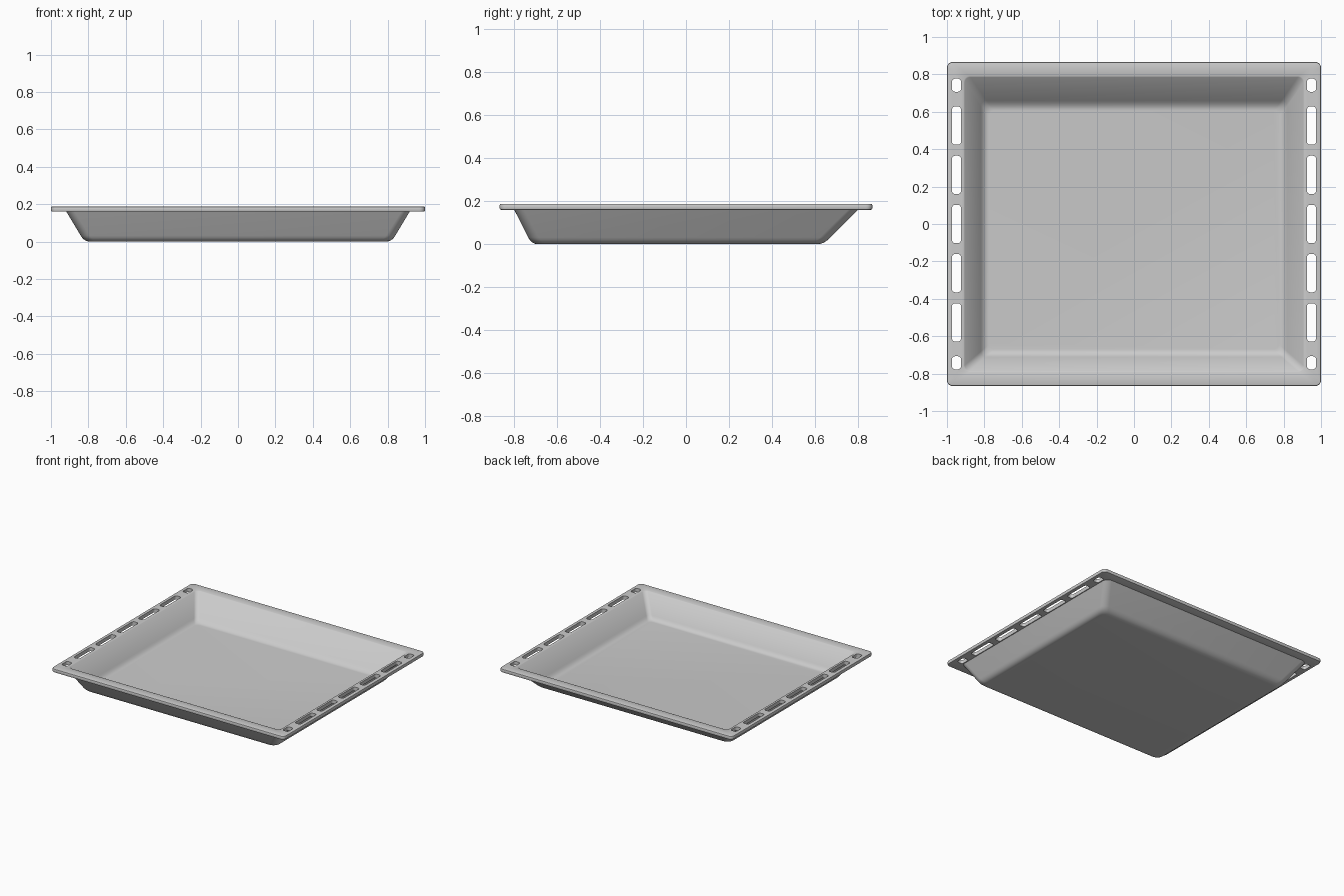
import bpy, bmesh, math

if "Cube" in bpy.data.objects:
    bpy.data.objects.remove(bpy.data.objects["Cube"])


def ring(bm, sec, seg=6):
    """Rounded rectangle from (half width, front y, back y, corner radius, z)."""
    hx, y0, y1, r, z = sec[:5]
    cx = sec[5] if len(sec) > 5 else 0.0
    verts = []
    for k, (x, y) in enumerate([(hx - r, y1 - r), (r - hx, y1 - r),
                                (r - hx, y0 + r), (hx - r, y0 + r)]):
        for i in range(seg + 1):
            a = math.pi / 2 * (k + i / seg)
            verts.append(bm.verts.new((cx + x + r * math.cos(a), y + r * math.sin(a), z)))
    return verts


def loft(bm, sections):
    rings = [ring(bm, s) for s in sections]
    n = len(rings[0])
    for a, b in zip(rings, rings[1:]):
        for i in range(n):
            j = (i + 1) % n
            bm.faces.new((a[i], a[j], b[j], b[i]))
    bm.faces.new(rings[0][::-1])
    bm.faces.new(rings[-1])


def finish(bm, name):
    bmesh.ops.recalc_face_normals(bm, faces=bm.faces[:])
    mesh = bpy.data.meshes.new(name)
    bm.to_mesh(mesh)
    bm.free()
    ob = bpy.data.objects.new(name, mesh)
    bpy.context.collection.objects.link(ob)
    return ob


def mix(a, b, t):
    return tuple(p + (q - p) * t for p, q in zip(a, b))


def fillet(floor, top, inset, up, steps=6):
    """Rounded transition between the floor and the sloping wall."""
    start = (floor[0] - inset, floor[1] + inset, floor[2] - inset, floor[3], floor[4])
    end = mix(floor, top, up)
    return [mix(mix(start, floor, t), mix(floor, end, t), t)
            for t in [i / steps for i in range(steps + 1)]]


def rim(inset, z):
    return (1 - inset, inset - 0.866, 0.866 - inset, 0.03 - inset, z)


TOP, UNDER = 0.188, 0.160

# Tray: one closed shell, outside basin -> rim -> inside basin
outer = fillet((0.822, -0.717, 0.64, 0.05, 0.0), (0.918, -0.798, 0.798, 0.045, UNDER), 0.03, 0.2)
outer.append((0.918, -0.798, 0.798, 0.045, UNDER))
edge = [rim(0.008, UNDER), rim(0.002, UNDER + 0.002), rim(0, UNDER + 0.008),
        rim(0, TOP - 0.008), rim(0.002, TOP - 0.002), rim(0.008, TOP)]
lip = (0.905, -0.785, 0.785, 0.03, TOP - 0.003)
inner = fillet((0.80, -0.695, 0.633, 0.03, 0.022), lip, 0.025, 0.18)
bm = bmesh.new()
loft(bm, outer + edge + [(0.911, -0.791, 0.791, 0.033, TOP), lip] + inner[::-1])
tray = finish(bm, "baking_tray")

# Slots along both side rims
bm = bmesh.new()
slots = [(i * 0.263, 0.102) for i in range(-2, 3)] + [(-0.742, 0.035), (0.742, 0.035)]
for side in (-1, 1):
    for y, half in slots:
        loft(bm, [(0.024, y - half, y + half, 0.016, z, side * 0.949) for z in (0.13, 0.22)])
cutter = finish(bm, "slot_cutter")

bpy.context.view_layer.objects.active = tray
tray.select_set(True)
cut = tray.modifiers.new("slots", 'BOOLEAN')
cut.operation = 'DIFFERENCE'
cut.solver = 'EXACT'
cut.object = cutter
bpy.ops.object.modifier_apply(modifier=cut.name)
bpy.data.objects.remove(cutter)
bpy.ops.object.shade_smooth_by_angle(angle=math.radians(35))
